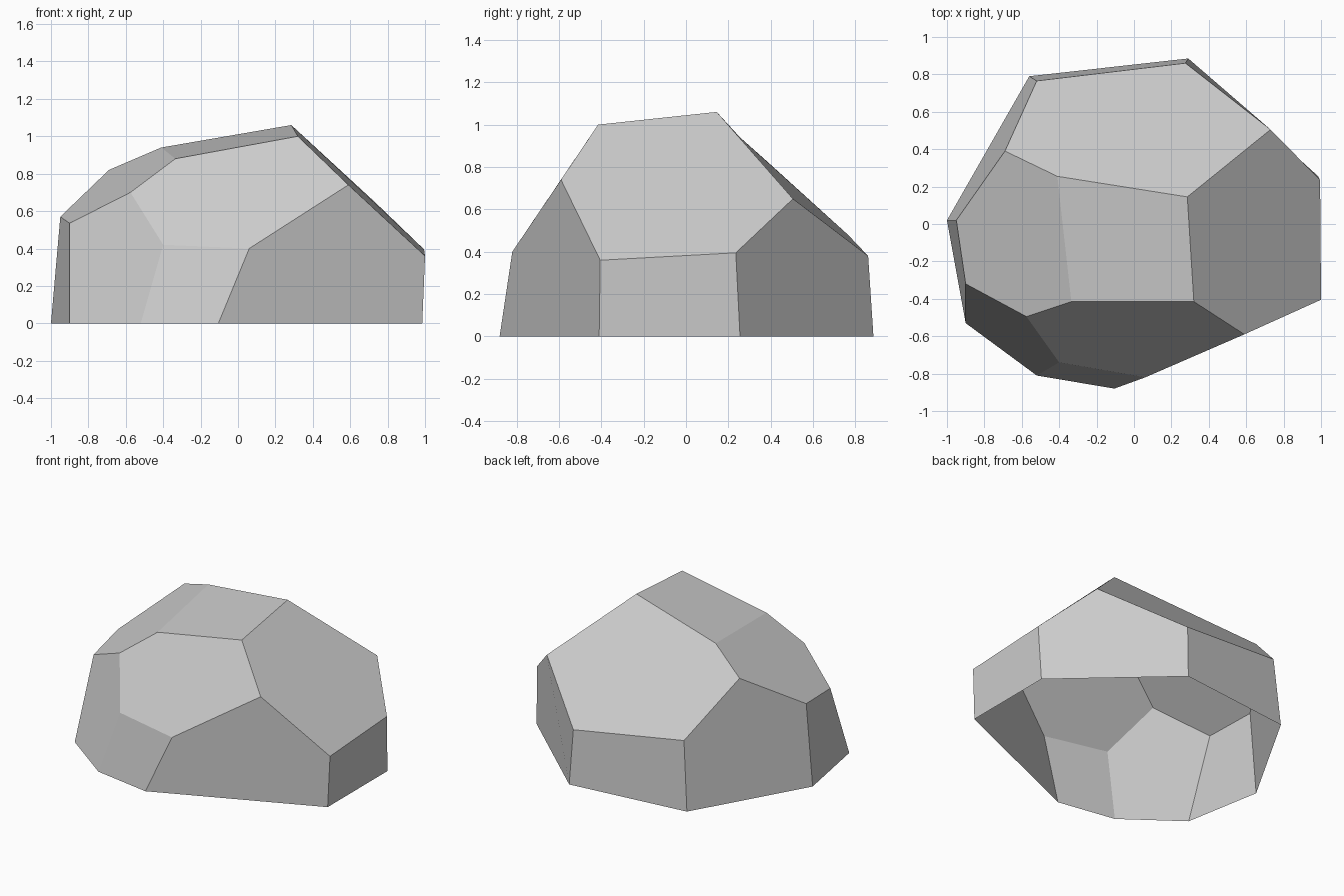
import bpy
import bmesh

# Remove the default cube
default_cube = bpy.data.objects.get("Cube")
if default_cube:
    bpy.data.objects.remove(default_cube, do_unlink=True)

# Single stone colour
stone = bpy.data.materials.new("stone_grey")
stone.use_nodes = True
stone_colour = (0.6, 0.6, 0.6, 1)
stone.diffuse_color = stone_colour
stone.node_tree.nodes["Principled BSDF"].inputs["Base Color"].default_value = stone_colour

# Outline on the ground, counter-clockwise from the front left corner
foot_outline = [(-.9, -.53), (-.52, -.81), (-.105, -.88), (.985, -.41),
                (.985, .255), (.29, .885), (-.56, .79), (-1, .02)]

# Shoulder corner above each ground corner
shoulder_points = [(-.9, -.32, .535), (-.4, -.74, .42), (.06, -.82, .4), (1, -.405, .36),
                   (.995, .235, .395), (.275, .86, .38), (-.52, .765, .48), (-.95, .02, .57)]

# Peaks of the four pointed walls, and the top facet beside them
peak_points = [(-.575, -.495, .7), (.59, -.59, .74), (.73, .505, .65), (-.69, .39, .82)]
crown_points = [(-.335, -.415, .88), (.32, -.415, 1), (.285, .145, 1.06), (-.41, .255, .94)]


def add_ring(bm, points):
    """Add a ring of corners and return its vertices."""
    return [bm.verts.new(point) for point in points]


bm = bmesh.new()
foot = add_ring(bm, [(x, y, 0) for x, y in foot_outline])
shoulder = add_ring(bm, shoulder_points)
peak = add_ring(bm, peak_points)
crown = add_ring(bm, crown_points)

# Side walls: every second one rises to a peak; the underside stays open
wall_count = len(foot)
for i in range(wall_count):
    after = (i + 1) % wall_count
    corners = [foot[i], foot[after], shoulder[after]]
    if i % 2 == 0:
        corners.append(peak[i // 2])
    corners.append(shoulder[i])
    bm.faces.new(corners)

# Sloping upper facets between neighbouring peaks
slope_count = len(peak)
for i in range(slope_count):
    after = (i + 1) % slope_count
    low_left = shoulder[2 * i + 1]
    low_right = shoulder[(2 * i + 2) % wall_count]
    bm.faces.new([low_left, low_right, peak[after],
                  crown[after], crown[i], peak[i]])

# Top facet
bm.faces.new(crown)

# Flat shaded rock object
mesh = bpy.data.meshes.new("rock")
bm.to_mesh(mesh)
bm.free()
mesh.materials.append(stone)
rock = bpy.data.objects.new("rock", mesh)
bpy.context.collection.objects.link(rock)
